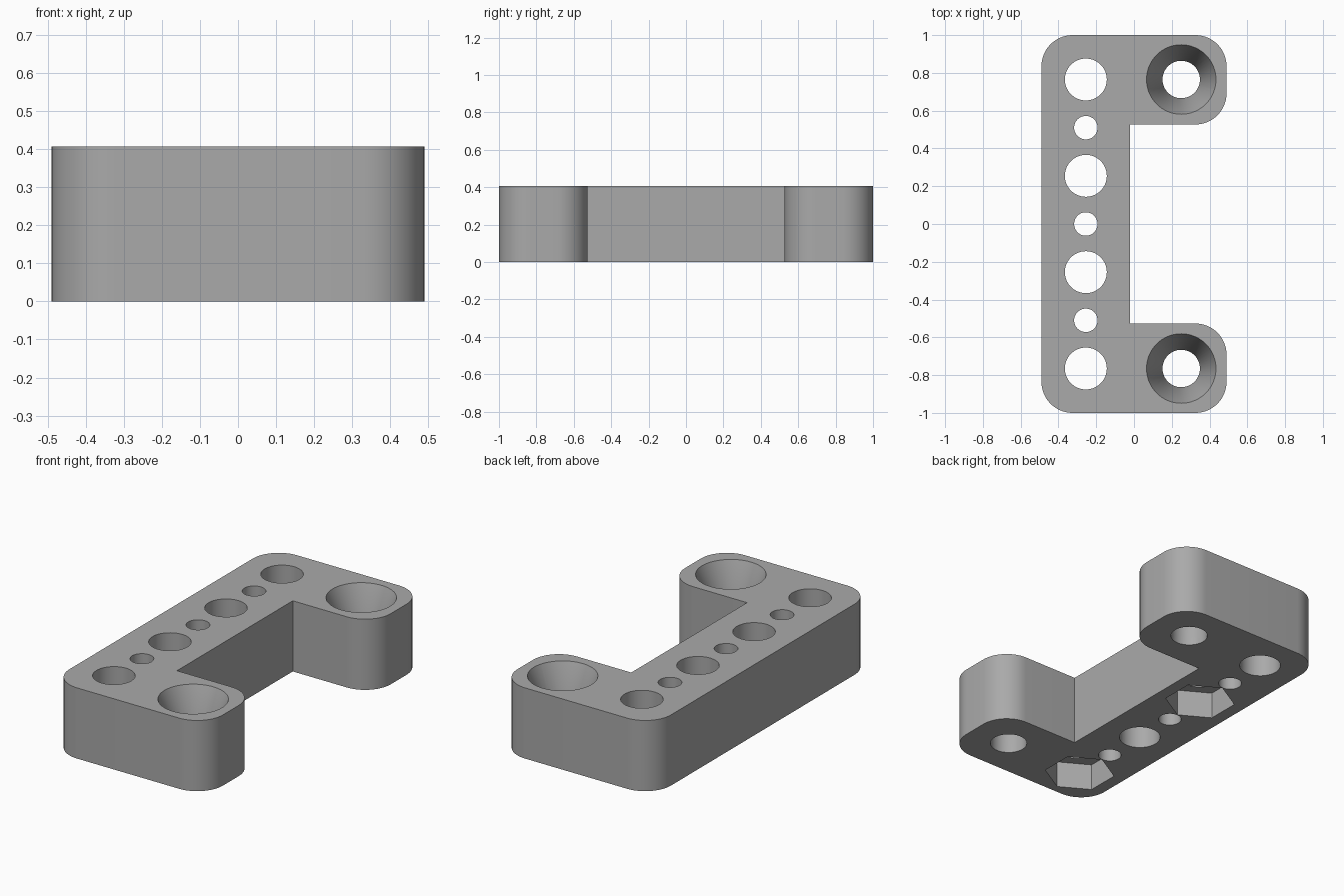
import bpy, bmesh, math

if "Cube" in bpy.data.objects:
    bpy.data.objects.remove(bpy.data.objects["Cube"])

HEIGHT = 0.407
PITCH = 0.255
CORNER = 0.165

grey = bpy.data.materials.new("plain grey")
grey.use_nodes = True
colour = (0.4, 0.4, 0.4, 1)
grey.diffuse_color = colour
grey.node_tree.nodes["Principled BSDF"].inputs["Base Color"].default_value = colour


def make_object(name, bm):
    mesh = bpy.data.meshes.new(name)
    bmesh.ops.recalc_face_normals(bm, faces=bm.faces)
    bm.to_mesh(mesh)
    bm.free()
    obj = bpy.data.objects.new(name, mesh)
    mesh.materials.append(grey)
    bpy.context.collection.objects.link(obj)
    return obj


# C-shaped block: outline points with a flag for rounded corners
half = [(0.49, 1, True), (0.49, 0.527, True), (-0.02, 0.527, False)]
outline = ([(-0.49, 1, True)] + half
           + [(x, -y, r) for x, y, r in reversed(half)] + [(-0.49, -1, True)])
bm = bmesh.new()
face = bm.faces.new([bm.verts.new((x, y, 0)) for x, y, r in outline])
solid = bmesh.ops.extrude_face_region(bm, geom=[face])["geom"]
bmesh.ops.translate(bm, vec=(0, 0, HEIGHT),
                    verts=[v for v in solid if isinstance(v, bmesh.types.BMVert)])
upright = [e for e in bm.edges
           if abs(e.verts[0].co.z - e.verts[1].co.z) > 0.1 and e.verts[0].co.x != outline[3][0]
           and abs(e.verts[0].co.x) > 0.1]
bmesh.ops.bevel(bm, geom=upright, offset=CORNER, segments=14, profile=0.5, affect='EDGES')
bracket = make_object("bracket", bm)


def cut(x, y, bottom, top, r_bottom, r_top, sides=64):
    """Remove a vertical prism or cone from the bracket."""
    bm = bmesh.new()
    bmesh.ops.create_cone(bm, cap_ends=True, segments=sides, radius1=r_bottom,
                          radius2=r_top, depth=top - bottom)
    # start with a corner on the x axis
    first = min((v.co.xy for v in bm.verts), key=lambda c: abs(c.y))
    turn = -math.atan2(first.y, first.x)
    for v in bm.verts:
        a = math.atan2(v.co.y, v.co.x) + turn + (math.pi / 6 if sides == 6 and abs(first.y) > 0.01 else 0)
        r = v.co.xy.length
        v.co.x, v.co.y = r * math.cos(a) + x, r * math.sin(a) + y
        v.co.z += (top + bottom) / 2
    cutter = make_object("cutter", bm)
    cutter.hide_render = True
    mod = bracket.modifiers.new("hole", 'BOOLEAN')
    mod.operation, mod.solver, mod.object = 'DIFFERENCE', 'EXACT', cutter
    bpy.context.view_layer.objects.active = bracket
    bpy.ops.object.modifier_apply(modifier=mod.name)
    bpy.data.objects.remove(cutter)


# row of alternating large and small through holes
for i in range(-3, 4):
    r = 0.111 if i % 2 else 0.062
    cut(-PITCH, i * PITCH, -0.1, HEIGHT + 0.1, r, r)

# hexagonal nut pockets underneath
for i in (-3, 1):
    cut(-PITCH, i * PITCH, -0.1, 0.155, 0.19, 0.19, sides=6)

# countersunk screw holes in the arms
SINK = 0.23
slope = 0.085 / SINK
for y in (-3 * PITCH, 3 * PITCH):
    cut(0.25, y, -0.1, HEIGHT + 0.1, 0.099, 0.099)
    cut(0.25, y, HEIGHT - SINK, HEIGHT + 0.1, 0.099, 0.184 + 0.1 * slope)

bpy.ops.object.select_all(action='DESELECT')
bracket.select_set(True)
bpy.context.view_layer.objects.active = bracket
bpy.ops.object.shade_smooth_by_angle(angle=math.radians(30))
